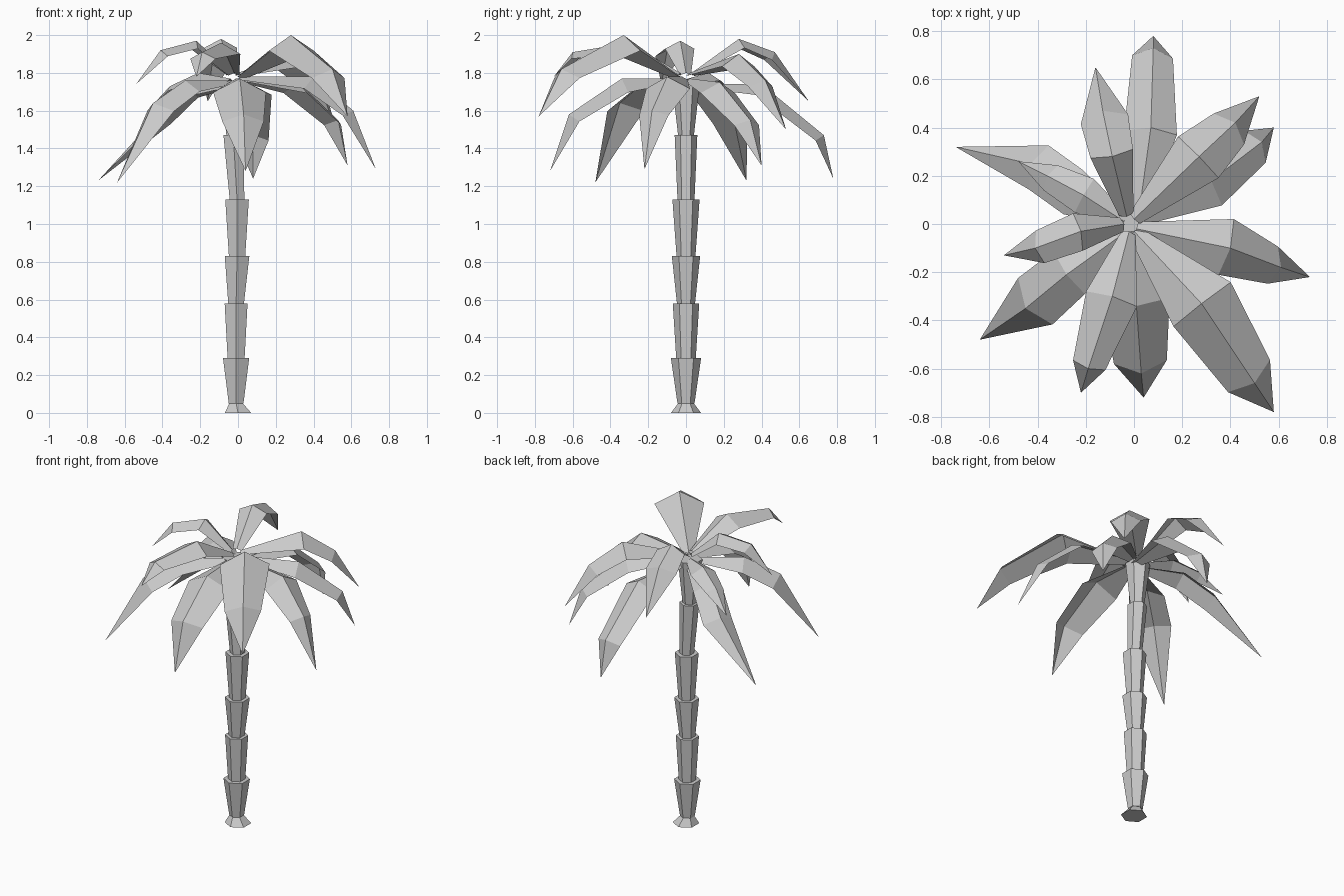
import bpy
import math
from mathutils import Vector

cube = bpy.data.objects.get("Cube")
if cube:
    bpy.data.objects.remove(cube, do_unlink=True)

grey = bpy.data.materials.new("light_grey")
grey.use_nodes = True
grey.diffuse_color = (0.6, 0.6, 0.6, 1)
grey.node_tree.nodes["Principled BSDF"].inputs["Base Color"].default_value = (0.6, 0.6, 0.6, 1)


def add_mesh(name, verts, faces):
    mesh = bpy.data.meshes.new(name)
    mesh.from_pydata(verts, [], faces)
    mesh.materials.append(grey)
    obj = bpy.data.objects.new(name, mesh)
    bpy.context.collection.objects.link(obj)
    return obj


def trunk_section(name, bottom, top, sides=6):
    """Tapered six-sided block; each end is (x, z, radius)."""
    verts = []
    for x, z, r in (bottom, top):
        for i in range(sides):
            a = math.tau * i / sides
            verts.append((x + r * math.sin(a), r * math.cos(a), z))
    faces = [(i, i + sides, (i + 1) % sides + sides, (i + 1) % sides) for i in range(sides)]
    faces += [tuple(range(sides)), tuple(reversed(range(sides, 2 * sides)))]
    add_mesh(name, verts, faces)


def frond(name, ridge, wide, narrow):
    """Folded leaf: ridge line of base, peak, shoulder, tip with drooping edges."""
    pts = [Vector(p) for p in ridge]
    flat = pts[3] - pts[0]
    side = Vector((-flat.y, flat.x, 0)).normalized()
    verts = []
    for i, half in enumerate((0.03, wide, narrow)):
        along = (pts[i + 1] - pts[max(i - 1, 0)]).normalized()
        up = along.cross(side)
        if up.z < 0:
            up = -up
        drop = up * half * 0.55
        verts += [pts[i] + side * half - drop, pts[i], pts[i] - side * half - drop]
    verts.append(pts[3])
    faces = []
    for row in (0, 3):
        for c in (row, row + 1):
            faces.append((c, c + 3, c + 4, c + 1))
    faces += [(6, 9, 7), (7, 9, 8)]
    add_mesh(name, verts, faces)


# Trunk: flared foot, then stacked sections that widen upwards
trunk_section("trunk_foot", (0, 0, 0.08), (-0.01, 0.05, 0.042))
rings = [(-0.01, 0.05, 0.045, 0.08), (-0.01, 0.29, 0.052, 0.07), (-0.01, 0.58, 0.048, 0.075),
         (-0.005, 0.83, 0.05, 0.072), (-0.005, 1.13, 0.045, 0.06), (-0.025, 1.47, 0.042, 0.075)]
tops = rings[1:] + [(-0.03, 1.76, 0, 0)]
for n, (low, high) in enumerate(zip(rings, tops)):
    trunk_section(f"trunk_section_{n + 1}", low[:3], (high[0], high[1], low[3]))

# Upper and lower fronds around the crown
frond("frond_back", [(0.02, 0.04, 1.74), (0.07, 0.4, 1.74), (0.08, 0.73, 1.47), (0.08, 0.78, 1.24)], 0.11, 0.085)
frond("frond_back_right", [(-0.03, 0.03, 1.8), (-0.09, 0.28, 1.98), (-0.13, 0.47, 1.91), (-0.16, 0.65, 1.65)], 0.09, 0.1)
frond("frond_back_left_high", [(0, 0.02, 1.8), (0.27, 0.28, 1.9), (0.42, 0.42, 1.76), (0.52, 0.53, 1.5)], 0.12, 0.09)
frond("frond_back_left_low", [(0.02, 0.02, 1.77), (0.32, 0.18, 1.75), (0.53, 0.34, 1.55), (0.58, 0.4, 1.31)], 0.11, 0.08)
frond("frond_left", [(0.01, -0.02, 1.78), (0.4, -0.1, 1.78), (0.61, -0.18, 1.6), (0.73, -0.22, 1.29)], 0.12, 0.08)
frond("frond_front_left", [(0, -0.03, 1.78), (0.28, -0.33, 2.0), (0.5, -0.66, 1.82), (0.58, -0.78, 1.57)], 0.15, 0.11)
frond("frond_front", [(-0.01, -0.03, 1.77), (0.01, -0.34, 1.77), (0.03, -0.62, 1.58), (0.04, -0.72, 1.28)], 0.14, 0.11)
frond("frond_front_high", [(-0.02, -0.03, 1.8), (-0.09, -0.3, 1.96), (-0.19, -0.6, 1.91), (-0.22, -0.7, 1.78)], 0.11, 0.07)
frond("frond_front_right", [(-0.03, -0.03, 1.76), (-0.28, -0.21, 1.76), (-0.45, -0.35, 1.64), (-0.64, -0.48, 1.22)], 0.11, 0.12)
frond("frond_right_high", [(-0.04, 0, 1.8), (-0.22, -0.03, 1.97), (-0.41, -0.1, 1.92), (-0.54, -0.13, 1.74)], 0.08, 0.07)
frond("frond_right_low", [(-0.04, 0.01, 1.74), (-0.27, 0.14, 1.72), (-0.43, 0.25, 1.57), (-0.74, 0.32, 1.23)], 0.1, 0.1)
frond("frond_right_middle", [(-0.04, 0.01, 1.77), (-0.21, 0.12, 1.8), (-0.36, 0.2, 1.73), (-0.48, 0.26, 1.6)], 0.08, 0.06)
